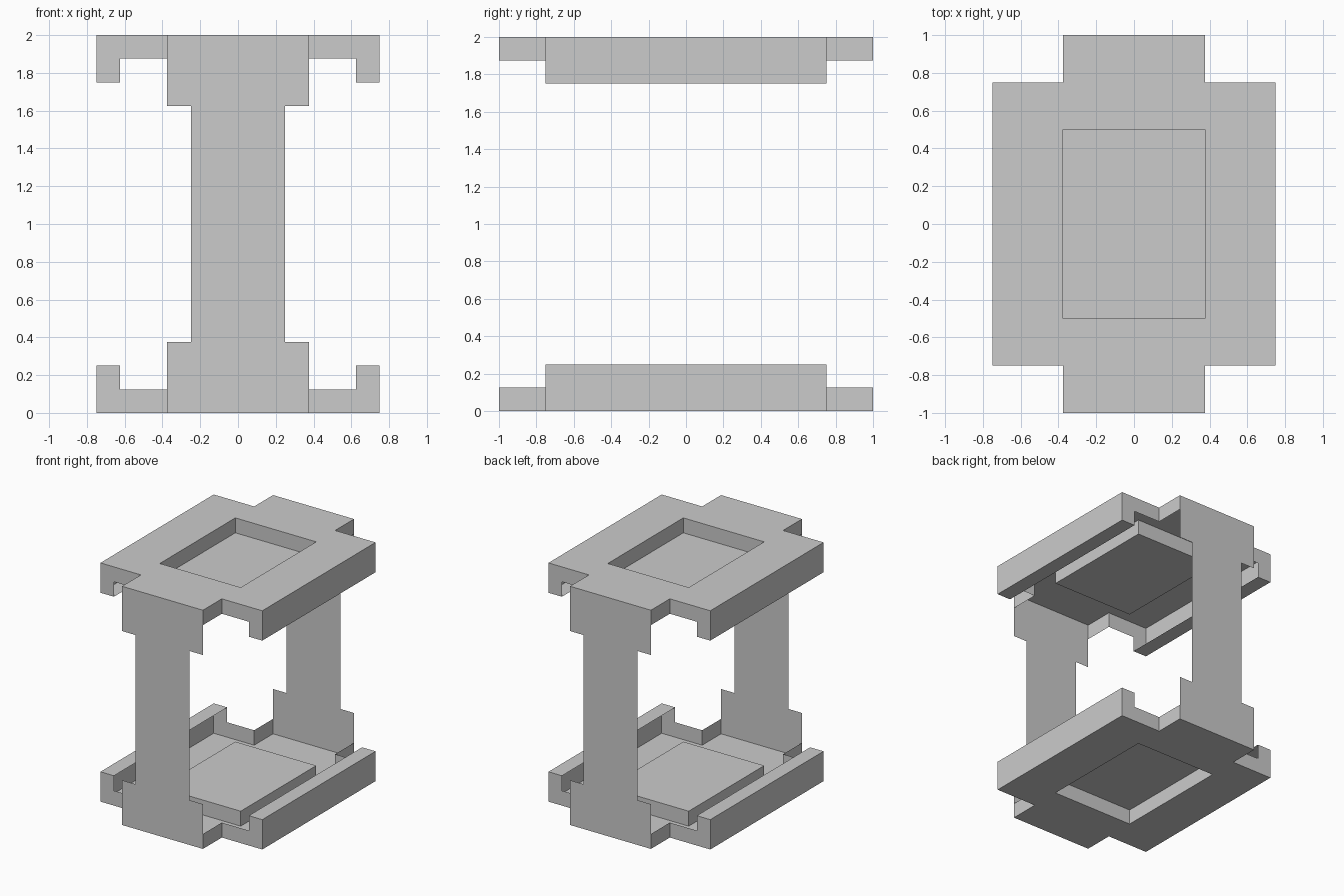
import bpy, bmesh
from mathutils import Vector

if "Cube" in bpy.data.objects:
    bpy.data.objects.remove(bpy.data.objects["Cube"])


def sheet_object(name, polygons, facing, mirror):
    """Thin-sheet object from polygons; the first polygon faces along `facing`."""
    bm = bmesh.new()
    for poly in polygons:
        bm.faces.new([bm.verts.new(p) for p in poly])
    bmesh.ops.remove_doubles(bm, verts=bm.verts[:], dist=1e-4)
    bmesh.ops.recalc_face_normals(bm, faces=bm.faces[:])
    bm.faces.ensure_lookup_table()
    bm.normal_update()
    if bm.faces[0].normal.dot(Vector(facing)) < 0:
        bmesh.ops.reverse_faces(bm, faces=bm.faces[:])
    mesh = bpy.data.meshes.new(name)
    bm.to_mesh(mesh)
    bm.free()
    obj = bpy.data.objects.new(name, mesh)
    bpy.context.collection.objects.link(obj)
    if any(mirror):
        mod = obj.modifiers.new("Mirror", 'MIRROR')
        mod.use_axis = mirror
    return obj


T = 0.125               # thickness step of the trays
PX, PY = 0.375, 0.5     # half size of the recessed panel
WX, WY = 0.75, 0.75     # half size of the main plate
TAB = 1.0               # half length over the end tabs
RIM = 2 * T             # rim height


# One quarter of a tray, as distance h from the outer face
tray_quarter = [
    # outer plate around the recess, including half an end tab
    [(PX, 0, 0), (WX, 0, 0), (WX, WY, 0), (PX, WY, 0),
     (PX, TAB, 0), (0, TAB, 0), (0, PY, 0), (PX, PY, 0)],
    # recess walls and floor
    [(PX, 0, 0), (PX, PY, 0), (PX, PY, T), (PX, 0, T)],
    [(0, PY, 0), (PX, PY, 0), (PX, PY, T), (0, PY, T)],
    [(0, 0, T), (PX, 0, T), (PX, PY, T), (0, PY, T)],
    # long side wall and folded rim
    [(WX, 0, 0), (WX, WY, 0), (WX, WY, RIM), (WX, 0, RIM)],
    [(WX, 0, RIM), (WX, WY, RIM), (WX - T, WY, RIM), (WX - T, 0, RIM)],
    # stepped end wall
    [(PX, WY, 0), (WX, WY, 0), (WX, WY, RIM), (WX - T, WY, RIM),
     (WX - T, WY, T), (PX, WY, T)],
    # side of the end tab
    [(PX, WY, 0), (PX, TAB, 0), (PX, TAB, T), (PX, WY, T)],
]

# Bottom and top trays
for name, base, sign in (("bottom_tray", 0, 1), ("top_tray", 2, -1)):
    polys = [[(x, y, base + sign * h) for x, y, h in p] for p in tray_quarter]
    sheet_object(name, polys, (0, 0, -sign), (True, True, False))

# Flat front and back posts with wider ends
side = [(0.375, 0), (0.375, 0.375), (0.25, 0.375),
        (0.25, 1.625), (0.375, 1.625), (0.375, 2)]
outline = side + [(-x, z) for x, z in reversed(side)]
for name, y in (("front_post", -TAB), ("back_post", TAB)):
    sheet_object(name, [[(x, y, z) for x, z in outline]], (0, y, 0),
                 (False, False, False))
